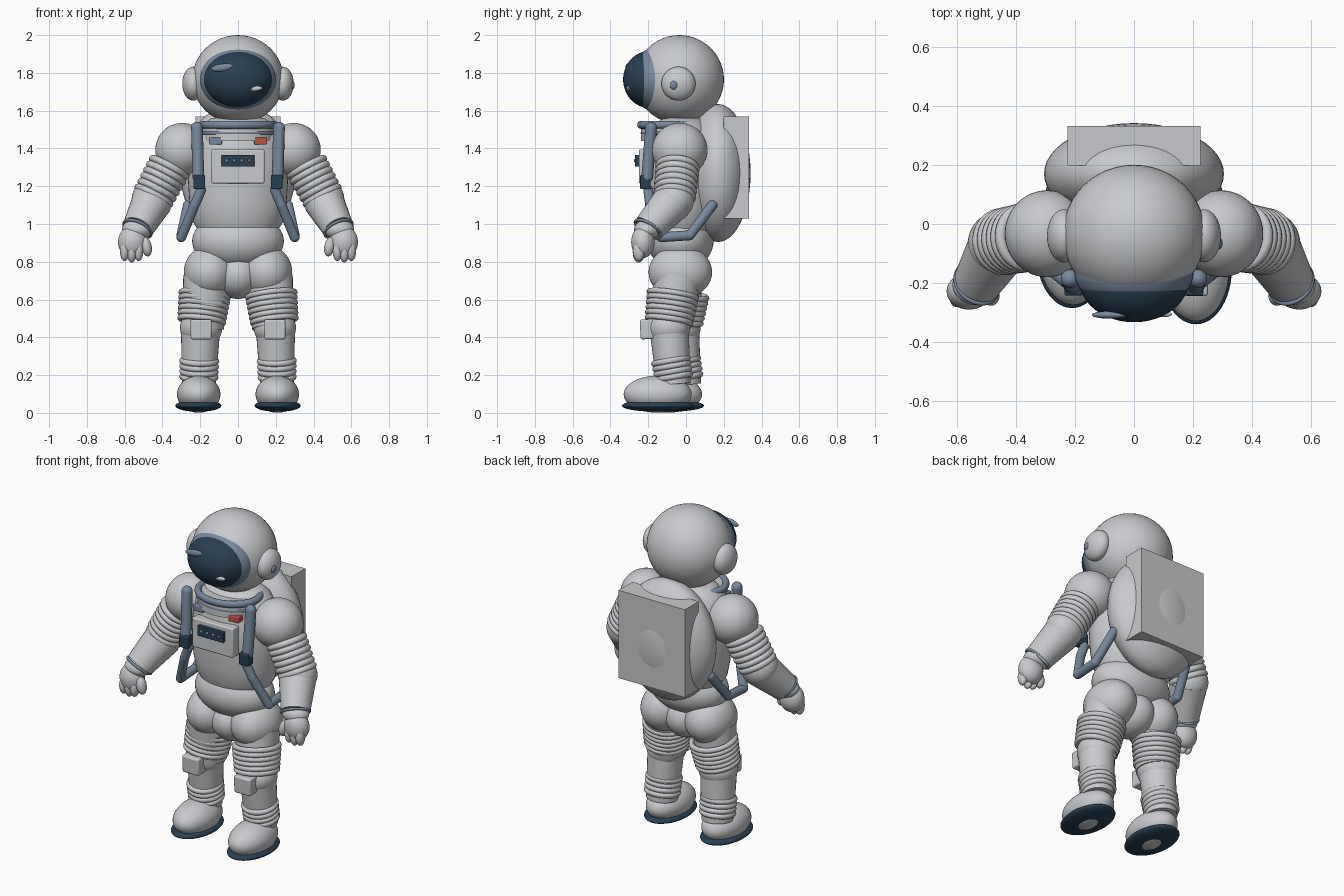
import bpy, math
from mathutils import Vector

cube = bpy.data.objects.get("Cube")
if cube:
    bpy.data.objects.remove(cube, do_unlink=True)


def material(name, r, g, b):
    m = bpy.data.materials.new(name)
    m.use_nodes = True
    m.diffuse_color = (r, g, b, 1)
    m.node_tree.nodes["Principled BSDF"].inputs["Base Color"].default_value = (r, g, b, 1)
    return m


WHITE = material("suit_white", .58, .59, .61)
NAVY = material("dark_navy", .022, .05, .085)
SLATE = material("slate_blue", .19, .25, .34)
RED = material("signal_red", .5, .085, .055)


def finish(name, mat):
    o = bpy.context.object
    o.name = name
    o.data.materials.append(mat)
    bpy.ops.object.shade_smooth_by_angle(angle=math.radians(40))
    return o


def aim(direction):
    return Vector(direction).to_track_quat('Z', 'Y').to_euler()


def ball(name, mat, loc, radii, rot=(0, 0, 0)):
    bpy.ops.mesh.primitive_uv_sphere_add(segments=48, ring_count=24, location=loc, rotation=rot)
    bpy.context.object.scale = radii
    return finish(name, mat)


def box(name, mat, loc, size, bevel=0.0, rot=(0, 0, 0)):
    bpy.ops.mesh.primitive_cube_add(size=1, location=loc, rotation=rot)
    bpy.context.object.scale = size
    bpy.ops.object.transform_apply(location=False, rotation=False, scale=True)
    o = finish(name, mat)
    if bevel:
        b = o.modifiers.new("soft_edges", 'BEVEL')
        b.width, b.segments = bevel, 3
    return o


def rod(name, mat, a, b, ra, rb):
    a, b = Vector(a), Vector(b)
    bpy.ops.mesh.primitive_cone_add(vertices=32, radius1=ra, radius2=rb, depth=(b - a).length,
                                    location=(a + b) / 2, rotation=aim(b - a))
    return finish(name, mat)


def ring(name, mat, loc, major, minor, axis=(0, 0, 1), scale=(1, 1, 1)):
    bpy.ops.mesh.primitive_torus_add(major_segments=48, minor_segments=12, location=loc,
                                     rotation=aim(axis), major_radius=major, minor_radius=minor)
    bpy.context.object.scale = scale
    return finish(name, mat)


def bellows(name, a, b, count, ra, rb):
    """Stack of fabric rings around a solid core."""
    a, b = Vector(a), Vector(b)
    minor = (b - a).length / (count - 1) * .56
    rod(name + "_core", WHITE, a, b, ra - minor, rb - minor)
    for i in range(count):
        t = i / (count - 1)
        ring(name + "_ring", WHITE, a.lerp(b, t), ra + (rb - ra) * t - minor, minor, b - a)


def hose(name, mat, points, radius):
    """Straight tube pieces with rounded joints."""
    for a, b in zip(points, points[1:]):
        rod(name, mat, a, b, radius, radius)
    for p in points:
        ball(name + "_joint", mat, p, (radius,) * 3)


def lathe(name, mat, profile, loc, scale):
    steps = 48
    verts = [(r * math.cos(k * math.tau / steps), r * math.sin(k * math.tau / steps), z)
             for z, r in profile for k in range(steps)]
    faces = [(j * steps + k, j * steps + (k + 1) % steps,
              (j + 1) * steps + (k + 1) % steps, (j + 1) * steps + k)
             for j in range(len(profile) - 1) for k in range(steps)]
    top = (len(profile) - 1) * steps
    faces += [tuple(reversed(range(steps))), tuple(range(top, top + steps))]
    me = bpy.data.meshes.new(name)
    me.from_pydata(verts, [], faces)
    o = bpy.data.objects.new(name, me)
    bpy.context.collection.objects.link(o)
    bpy.ops.object.select_all(action='DESELECT')
    bpy.context.view_layer.objects.active = o
    o.select_set(True)
    o.location, o.scale = loc, scale
    return finish(name, mat)


# Helmet, visor and glints
ball("helmet", WHITE, (0, -.035, 1.765), (.242, .236, .235))
ball("visor_rim", SLATE, (0, -.165, 1.765), (.202, .13, .168))
ball("visor", NAVY, (0, -.19, 1.765), (.186, .143, .152))
ball("visor_glint_large", SLATE, (-.083, -.308, 1.828), (.06, .013, .02), (0, -.12, 0))
ball("visor_glint_small", WHITE, (.095, -.306, 1.717), (.034, .01, .013), (0, -.1, 0))
ball("ear_knob", SLATE, (.288, -.065, 1.735), (.012, .021, .023))

# Torso, belly and pelvis
lathe("chest", WHITE, [(.95, .2), (1.01, .238), (1.1, .256), (1.25, .266), (1.38, .26),
                       (1.46, .24), (1.52, .205), (1.56, .14)], (0, -.02, 0), (1, .75, 1))
ball("belly", WHITE, (0, -.03, .91), (.243, .176, .155))
ball("pelvis", WHITE, (0, -.03, .73), (.125, .15, .127))

# Neck collar
lathe("collar", WHITE, [(1.44, .188), (1.53, .188)], (0, -.085, 0), (1, .82, 1))
ring("neck_ring", SLATE, (0, -.085, 1.525), .183, .021, scale=(1, .85, 1))
ring("neck_ring_lower", SLATE, (0, -.085, 1.482), .184, .01, scale=(1, .8, 1))

# Backpack
ball("backpack_shell", WHITE, (0, .17, 1.27), (.305, .172, .365))
box("backpack_case", WHITE, (0, .266, 1.3), (.45, .134, .54))

# Chest control panel
box("control_panel", WHITE, (0, -.22, 1.305), (.28, .06, .18), .008)
box("display", NAVY, (0, -.257, 1.335), (.175, .026, .063), .004)
for i in range(4):
    ball("display_light", RED if i == 3 else SLATE, (-.06 + .04 * i, -.27, 1.336), (.009, .006, .009))
box("status_light_slate", SLATE, (-.12, -.195, 1.44), (.068, .05, .038), .005)
box("status_light_red", RED, (.12, -.195, 1.44), (.068, .05, .038), .005)

for s, side in ((1, "left"), (-1, "right")):
    def P(x, y, z):
        return (s * x, y, z)

    def n(part):
        return side + "_" + part

    ball(n("earpiece"), WHITE, P(.237, -.04, 1.743), (.058, .09, .09))

    # Harness strap, buckle and hose
    hose(n("strap"), SLATE, [P(.217, -.185, 1.51), P(.21, -.205, 1.25)], .031)
    box(n("buckle"), NAVY, P(.205, -.215, 1.222), (.06, .055, .075), .006)
    hose(n("hose"), SLATE, [P(.195, -.2, 1.18), P(.23, -.19, 1.1), P(.3, -.13, .93),
                            P(.3, .02, .94), P(.265, .14, 1.1)], .026)

    # Arm
    ball(n("shoulder"), WHITE, P(.295, -.033, 1.392), (.143, .147, .143))
    bellows(n("arm_bellows"), P(.365, -.045, 1.3), P(.445, -.06, 1.15), 6, .118, .114)
    ball(n("elbow"), WHITE, P(.455, -.065, 1.13), (.108, .108, .108))
    rod(n("forearm"), WHITE, P(.455, -.07, 1.12), P(.532, -.2, .975), .107, .082)
    ring(n("cuff"), SLATE, P(.532, -.2, .975), .078, .008, P(.08, -.1, -.17))
    ball(n("wrist"), WHITE, P(.535, -.205, .97), (.08, .07, .055))

    # Glove
    ball(n("palm"), WHITE, P(.56, -.228, .905), (.075, .062, .085))
    for k in range(3):
        ball(n("finger"), WHITE, P(.6 - .037 * k, -.25, .858 - .008 * (k == 1)), (.025, .032, .054))
    ball(n("thumb"), WHITE, P(.485, -.245, .88), (.028, .032, .052), (0, s * .2, 0))

    # Leg, with the left one a little forward
    y = -.09 if s > 0 else -.035
    ball(n("hip"), WHITE, P(.15, -.03, .745), (.137, .168, .142))
    rod(n("thigh"), WHITE, P(.165, -.04, .72), P(.185, y, .45), .125, .11)
    bellows(n("thigh_bellows"), P(.176, y + .02, .625), P(.192, y, .49), 6, .14, .13)
    ball(n("knee"), WHITE, P(.195, y, .45), (.112, .112, .1))
    rod(n("shin"), WHITE, P(.198, y, .45), P(.207, y + .025, .15), .104, .09)
    bellows(n("shin_bellows"), P(.205, y + .01, .275), P(.207, y + .025, .19), 4, .106, .103)
    box(n("knee_pad"), WHITE, P(.195, y - .115, .443), (.112, .075, .105), .01, (.05, 0, 0))

    # Boot
    ball(n("boot"), WHITE, P(.208, y - .06, .099), (.115, .18, .098))
    ball(n("sole"), NAVY, P(.21, y - .06, .038), (.122, .19, .032))
